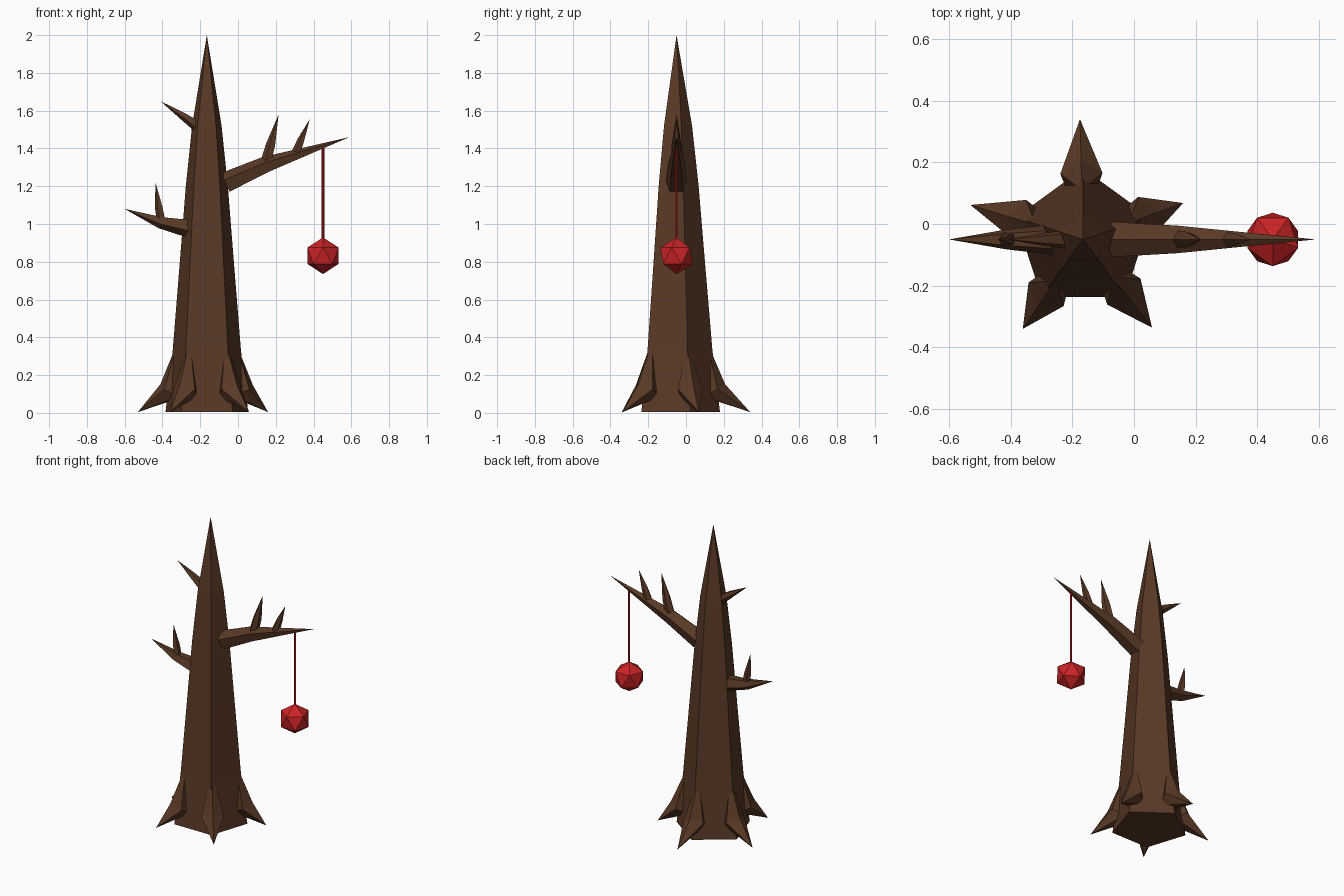
import bpy, bmesh, math
from mathutils import Vector, Matrix

if "Cube" in bpy.data.objects:
    bpy.data.objects.remove(bpy.data.objects["Cube"])

CX, CY = -0.165, -0.05   # trunk axis


def material(name, col):
    m = bpy.data.materials.new(name)
    m.diffuse_color = (*col, 1)
    m.use_nodes = True
    m.node_tree.nodes["Principled BSDF"].inputs["Base Color"].default_value = m.diffuse_color
    return m


bark = material("dark brown bark", (0.100, 0.041, 0.019))
red = material("red", (0.60, 0.017, 0.019))


def finish(bm, name, mat):
    bmesh.ops.recalc_face_normals(bm, faces=bm.faces)
    me = bpy.data.meshes.new(name)
    bm.to_mesh(me)
    bm.free()
    me.materials.append(mat)
    ob = bpy.data.objects.new(name, me)
    bpy.context.collection.objects.link(ob)
    return ob


def limb(name, stations, sides=5, side=Vector((0, 1, 0)), spin=90, mat=bark):
    """Faceted tube through (point, radius) stations; radius 0 makes a spike."""
    bm = bmesh.new()
    pts = [Vector(p) for p, _ in stations]
    rings = []
    for i, (p, r) in enumerate(stations):
        t = (pts[min(i + 1, len(pts) - 1)] - pts[max(i - 1, 0)]).normalized()
        u = (side - t * side.dot(t)).normalized()
        v = t.cross(u)
        if r == 0:
            rings.append([bm.verts.new(p)])
            continue
        ring = []
        for k in range(sides):
            a = math.radians(spin) + 2 * math.pi * k / sides
            ring.append(bm.verts.new(pts[i] + r * (u * math.cos(a) + v * math.sin(a))))
        rings.append(ring)
    for a, b in zip(rings, rings[1:]):
        for k in range(sides):
            n = (k + 1) % sides
            if len(a) == 1:
                bm.faces.new((a[0], b[n], b[k]))
            elif len(b) == 1:
                bm.faces.new((a[k], a[n], b[0]))
            else:
                bm.faces.new((a[k], a[n], b[n], b[k]))
    for ring in (rings[0], rings[-1]):
        if len(ring) > 1:
            bm.faces.new(ring)
    return finish(bm, name, mat)


# Five-sided tapering trunk, one corner towards the back
profile = [(0.005, 0.23), (0.33, 0.19), (0.78, 0.152), (1.2, 0.117), (1.52, 0.082), (2.0, 0)]
limb("trunk", [((CX, CY, z), r) for z, r in profile], spin=0)

# Roots: bent spindles at the trunk corners
roots = [(91.5, 0.39), (163, 0.382), (236, 0.35), (308, 0.363), (20, 0.345)]
for i, (deg, reach) in enumerate(roots):
    a = math.radians(deg)
    d = Vector((math.cos(a), math.sin(a), 0))
    base = Vector((CX, CY, 0))
    limb("root_%d" % (i + 1),
         [(base + d * 0.16 + Vector((0, 0, 0.38)), 0),
          (base + d * 0.195 + Vector((0, 0, 0.115)), 0.072),
          (base + d * reach + Vector((0, 0, 0.004)), 0)],
         sides=5, side=Vector((-d.y, d.x, 0)), spin=90)

# Branches and twigs, all in the plane y = CY
branches = {
    "right_branch": [(-0.065, 1.215, 0.06), (0.145, 1.31, 0.047), (0.59, 1.46, 0)],
    "lower_left_branch": [(-0.26, 0.98, 0.052), (-0.41, 1.01, 0.034), (-0.60, 1.08, 0)],
    "upper_left_branch": [(-0.21, 1.515, 0.032), (-0.29, 1.572, 0.022), (-0.41, 1.65, 0)],
    "right_twig_inner": [(0.15, 1.33, 0.03), (0.175, 1.42, 0.027), (0.215, 1.58, 0)],
    "right_twig_outer": [(0.31, 1.38, 0.025), (0.335, 1.445, 0.02), (0.38, 1.555, 0)],
    "left_twig": [(-0.405, 1.015, 0.025), (-0.418, 1.09, 0.022), (-0.437, 1.22, 0)],
}
for name, st in branches.items():
    limb(name, [((x, CY, z), r) for x, z, r in st])

# Hanging string and faceted ball
limb("string", [((0.45, CY, 0.91), 0.007), ((0.45, CY, 1.42), 0.007)], sides=6, mat=red)
bm = bmesh.new()
bmesh.ops.create_icosphere(bm, subdivisions=1, radius=0.097,
                           matrix=Matrix.Translation((0.45, CY, 0.832))
                           @ Matrix.Rotation(math.radians(-90), 4, 'Z'))
finish(bm, "hanging_ball", red)
